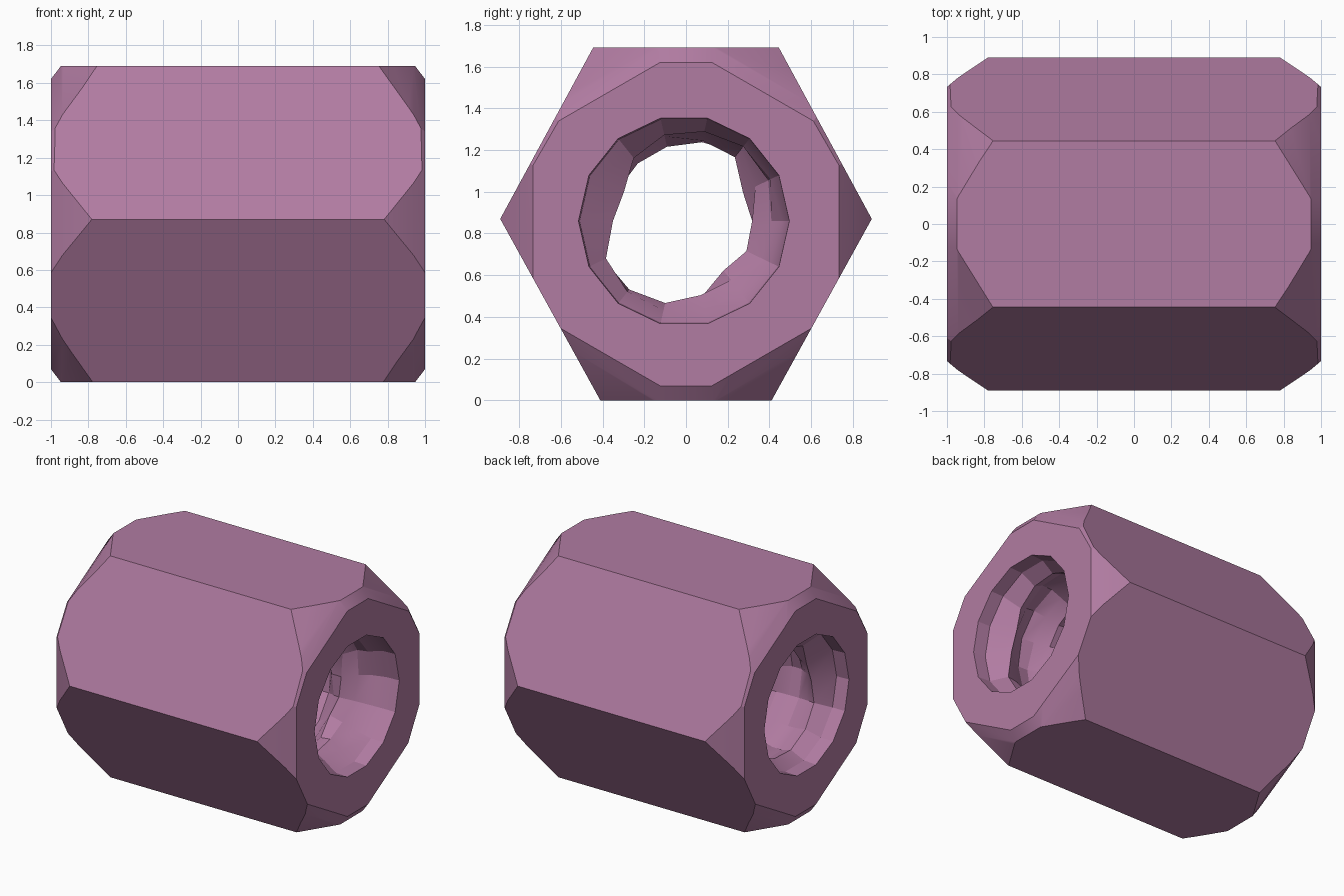
import bpy, bmesh
from math import sin, cos, pi, radians

CENTRE_Z = 0.845

if "Cube" in bpy.data.objects:
    bpy.data.objects.remove(bpy.data.objects["Cube"])

mauve = bpy.data.materials.new("mauve")
mauve.use_nodes = True
colour = (0.44, 0.20, 0.36, 1)
mauve.diffuse_color = colour
mauve.node_tree.nodes["Principled BSDF"].inputs["Base Color"].default_value = colour


def loft(name, rings):
    """Closed solid through rings of points, capped at both ends."""
    bm = bmesh.new()
    loops = [[bm.verts.new(p) for p in ring] for ring in rings]
    n = len(loops[0])
    for a, b in zip(loops, loops[1:]):
        for i in range(n):
            j = (i + 1) % n
            bm.faces.new((a[i], a[j], b[j], b[i]))
    bm.faces.new(loops[0])
    bm.faces.new(loops[-1])
    bmesh.ops.recalc_face_normals(bm, faces=bm.faces)
    mesh = bpy.data.meshes.new(name)
    bm.to_mesh(mesh)
    bm.free()
    mesh.materials.append(mauve)
    obj = bpy.data.objects.new(name, mesh)
    bpy.context.collection.objects.link(obj)
    return obj


def cut(obj, cutter, operation):
    """Apply a boolean and discard the cutter."""
    mod = obj.modifiers.new("cut", "BOOLEAN")
    mod.operation, mod.object, mod.solver = operation, cutter, "EXACT"
    bpy.context.view_layer.objects.active = obj
    bpy.ops.object.modifier_apply(modifier=mod.name)
    bpy.data.objects.remove(cutter)


# Hexagonal body lying along x
hexagon = [(0.89, 0.87), (0.445, 1.69), (-0.445, 1.69),
           (-0.89, 0.87), (-0.41, 0), (0.41, 0)]
nut = loft("hex_nut", [[(x, y, z) for y, z in hexagon] for x in (-1, 1)])

# End chamfer: a wide flat plate at each corner, a narrow one at each side
angles = [radians(60 * k + d) for k in range(6) for d in (-21, 21)]
half = [(1.0, 0.785, 1.0), (0.94, 0.865, 0.97), (0.77, 1.023, 0.94), (0.6, 1.18, 0.93)]
profile = [(-x, r, s) for x, r, s in half] + half[::-1]
chamfer = loft("chamfer_cutter", [
    [(x, s * r * cos(a), CENTRE_Z + r * sin(a)) for a in angles]
    for x, r, s in profile])
cut(nut, chamfer, "INTERSECT")

# Rough threaded bore: uneven helical crests between wide mouths
crest = [0.27, 0.30, 0.38, 0.36, 0.36, 0.33, 0.28,
         0.34, 0.40, 0.41, 0.40, 0.33, 0.28, 0.32]
count = len(crest)
steps = 20


def ring(x, radii):
    """Ring of the bore at x, one radius per side."""
    turns = [2 * pi * i / count for i in range(count)]
    return [(x, -0.01 + r * cos(a), 0.86 + r * sin(a)) for r, a in zip(radii, turns)]


def thread_ring(k):
    radii = []
    for i, inner in enumerate(crest):
        turn = (k / 5 + i / count) % 1
        ridge = (1 - abs(2 * turn - 1)) ** 1.5
        radii.append(0.47 + (inner - 0.47) * ridge)
    return ring(-0.8 + 1.6 * k / steps, radii)


bore = loft("bore_cutter", [ring(-1.1, [0.51] * count), ring(-0.9, [0.5] * count)]
            + [thread_ring(k) for k in range(steps + 1)]
            + [ring(0.9, [0.5] * count), ring(1.1, [0.51] * count)])
cut(nut, bore, "DIFFERENCE")

# Crisp facets with soft shallow bends
bpy.ops.object.select_all(action="DESELECT")
nut.select_set(True)
bpy.context.view_layer.objects.active = nut
bpy.ops.object.shade_smooth_by_angle(angle=radians(20))
